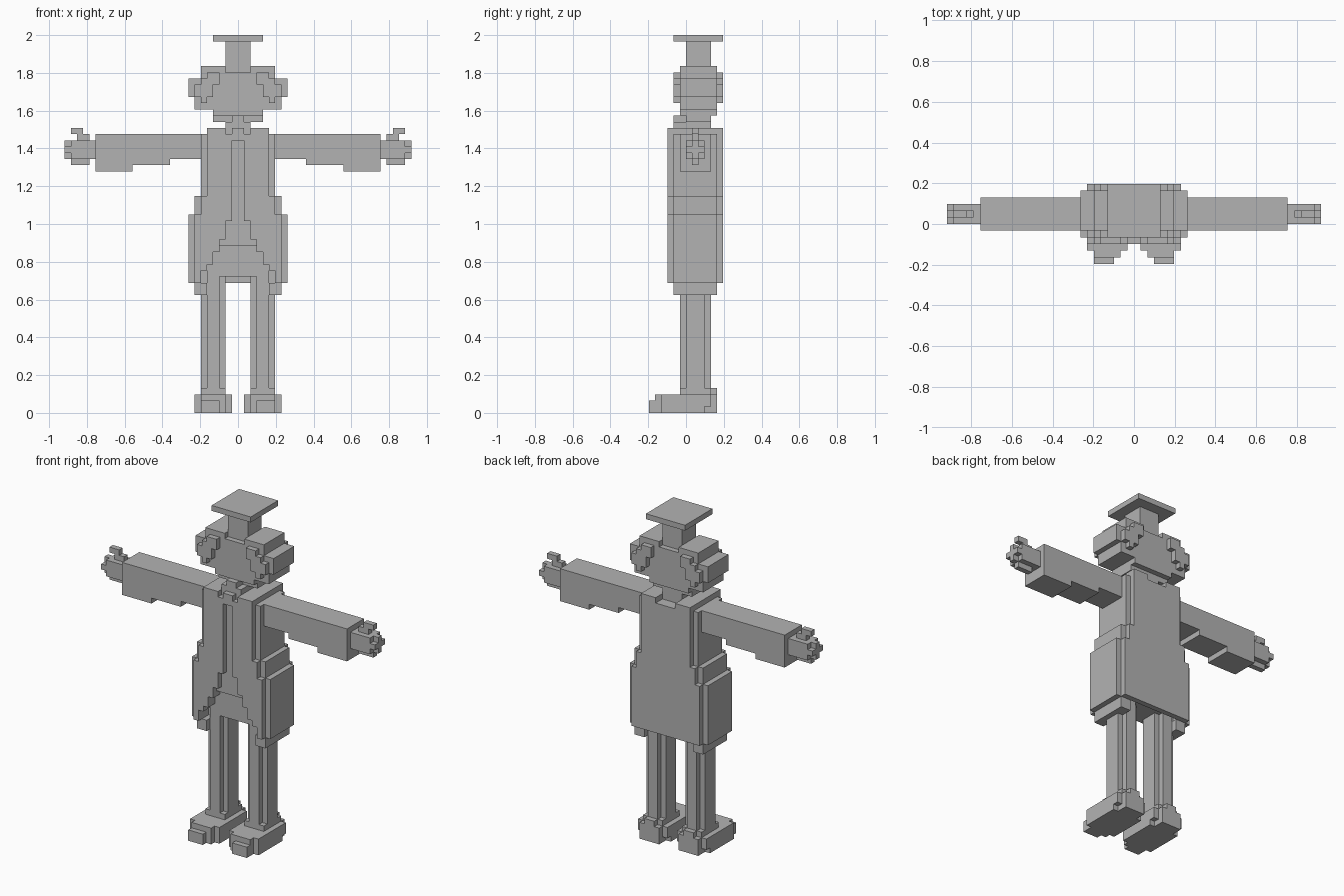
import bpy, bmesh
from mathutils import Vector

if "Cube" in bpy.data.objects:
    bpy.data.objects.remove(bpy.data.objects["Cube"])

U = 2 / 61          # one block
parts = {}          # part name -> set of block cells
owner = {}          # cell -> part name


def box(name, x0, x1, y0, y1, z0, z1):
    """Fill a run of blocks; a cell belongs to the first part that claims it."""
    for x in range(x0, x1):
        for y in range(y0, y1):
            for z in range(z0, z1):
                if (x, y, z) not in owner:
                    owner[x, y, z] = name
                    parts.setdefault(name, set()).add((x, y, z))


def pair(name, x0, x1, *rest):
    """The same box on both sides of the body."""
    box("right_" + name, -x1, -x0, *rest)
    box("left_" + name, x0, x1, *rest)


# Hat: thin square brim on a column
box("hat_brim", -4, 4, -2, 6, 60, 61)
box("hat_column", -2, 2, 0, 4, 55, 60)

# Hair buns: round outline by row, outer layers shrunk by one block
rows = {49: (5, 7), 50: (4, 7), 51: (3, 8), 52: (3, 8), 53: (2, 8), 54: (2, 6), 55: (2, 6)}
disc = {(x, z) for z, (a, b) in rows.items() for x in range(a, b)}
for x, z in sorted(disc):
    inner = all(n in disc for n in ((x - 1, z), (x + 1, z), (x, z - 1), (x, z + 1)))
    y0, y1 = (-2, 6) if inner else (-1, 5)
    pair("bun", x, x + 1, y0, y1, z, z + 1)

# Head and neck
box("head", -4, 4, 0, 4, 47, 48)
box("head", -4, 4, -1, 5, 48, 49)
box("head", -5, 5, -1, 5, 49, 51)
box("head", -4, 4, -1, 5, 51, 55)
box("neck", -2, 2, 0, 4, 45, 47)

# Neckerchief
box("neckerchief", -2, 2, -2, 0, 45, 47)
box("neckerchief", -1, 1, -2, 0, 47, 48)
box("neckerchief", -1, 1, -3, -2, 44, 46)

# Arms with hanging sleeves
pair("sleeve", 6, 11, -1, 4, 41, 45)
pair("sleeve", 11, 17, -1, 4, 40, 45)
pair("sleeve", 17, 23, -1, 4, 39, 45)

# Hands and thumbs
pair("hand", 23, 24, 0, 3, 41, 44)
pair("hand", 24, 27, 0, 3, 41, 44)
pair("hand", 24, 27, 1, 2, 40, 41)
pair("hand", 27, 28, 1, 2, 41, 44)
pair("hand", 27, 28, 0, 3, 42, 43)
pair("thumb", 24, 26, 1, 2, 44, 45)
pair("thumb", 25, 27, 1, 2, 45, 46)

# Legs, rounded in section
pair("leg", 3, 5, -1, 4, 4, 24)
pair("leg", 2, 6, 0, 3, 4, 24)
box("trousers", -4, 4, -1, 4, 22, 27)

# Shoes
pair("shoe", 3, 6, -6, -5, 0, 2)
pair("shoe", 2, 6, -5, -4, 0, 3)
pair("shoe", 1, 7, -4, 3, 0, 3)
pair("shoe", 2, 6, -1, 4, 0, 4)
pair("shoe", 1, 7, 3, 4, 1, 3)
pair("shoe", 2, 6, 4, 5, 0, 3)
pair("shoe", 3, 5, 4, 5, 3, 4)

# Shirt seen in the coat opening
box("shirt", -3, 3, -2, 4, 27, 45)

# Coat: half width and opening half width by height
for z in range(21, 46):
    w = 8 if z < 32 else 7 if z < 35 else 6 if z < 45 else 5
    gap = 1 if z >= 31 else 2 if z >= 28 else 3 if z >= 26 else 4 if z >= 24 else 5 if z >= 23 else 6
    if z == 45:
        pair("coat_shoulder", 2, w, -3, 6, z, z + 1)
        continue
    pair("coat_front", gap, w - 1, -3, -2, z, z + 1)
    pair("coat_side", min(gap, w - 2), w, -2, 5, z, z + 1)
    box("coat_back", 1 - w, w - 1, 5, 6, z, z + 1)
    if z >= 22:
        box("coat_back", -gap, gap, 4, 5, z, z + 1)
    if z >= 24:
        box("coat_back", -gap, gap, 0, 4, z, z + 1)
pair("coat_hem", 5, 7, -2, 5, 19, 21)

# Turn each part into a mesh, keeping only faces open to the air
grey = bpy.data.materials.new("plain_grey")
grey.diffuse_color = (0.45, 0.45, 0.45, 1)
grey.use_nodes = True
grey.node_tree.nodes["Principled BSDF"].inputs["Base Color"].default_value = grey.diffuse_color
for name, cells in parts.items():
    bm = bmesh.new()
    verts = {}
    for c in sorted(cells):
        for axis in range(3):
            for side in (0, 1):
                n = list(c)
                n[axis] += 2 * side - 1
                if tuple(n) in owner:
                    continue
                ring = []
                for a, b in ((0, 0), (1, 0), (1, 1), (0, 1)):
                    p = list(c)
                    p[axis] += side
                    p[(axis + 1) % 3] += a
                    p[(axis + 2) % 3] += b
                    p = tuple(p)
                    if p not in verts:
                        verts[p] = bm.verts.new(Vector(p) * U)
                    ring.append(verts[p])
                bm.faces.new(ring if side else ring[::-1])
    bmesh.ops.dissolve_limit(bm, angle_limit=0.01, verts=bm.verts[:], edges=bm.edges[:])
    mesh = bpy.data.meshes.new(name)
    bm.to_mesh(mesh)
    bm.free()
    mesh.materials.append(grey)
    bpy.context.collection.objects.link(bpy.data.objects.new(name, mesh))
